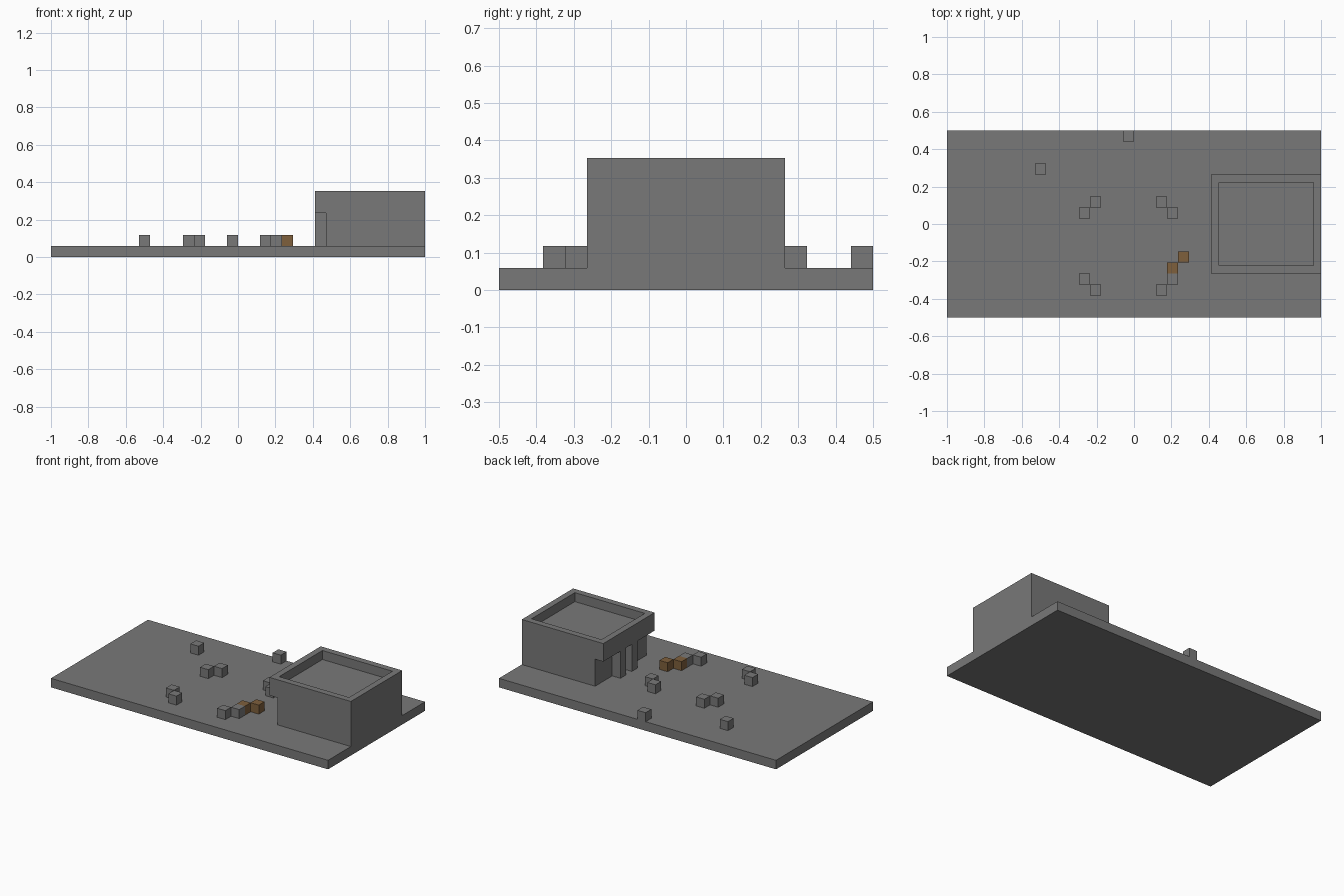
import bpy
import bmesh
from mathutils import Vector

U = 1 / 17  # block size

cube = bpy.data.objects.get("Cube")
if cube:
    bpy.data.objects.remove(cube, do_unlink=True)


def material(name, colour):
    mat = bpy.data.materials.new(name)
    mat.use_nodes = True
    mat.diffuse_color = colour
    mat.node_tree.nodes["Principled BSDF"].inputs["Base Color"].default_value = colour
    return mat


stone = material("stone_grey", (0.19, 0.19, 0.19, 1))
wood = material("wood_brown", (0.21, 0.115, 0.045, 1))


def finish(name, bm, mat):
    """Scale block units to scene units and link the object."""
    bmesh.ops.recalc_face_normals(bm, faces=bm.faces)
    bmesh.ops.scale(bm, vec=(U, U, U), verts=bm.verts)
    mesh = bpy.data.meshes.new(name)
    bm.to_mesh(mesh)
    bm.free()
    mesh.materials.append(mat)
    obj = bpy.data.objects.new(name, mesh)
    bpy.context.collection.objects.link(obj)
    return obj


def box(name, centre, size, mat):
    bm = bmesh.new()
    bmesh.ops.create_cube(bm, size=1)
    bmesh.ops.scale(bm, vec=size, verts=bm.verts)
    bmesh.ops.translate(bm, vec=centre, verts=bm.verts)
    return finish(name, bm, mat)


# Ground slab
box("ground_slab", (0, 0, 0.5), (34, 17, 1), stone)

# Building: side profile with a porch overhang, extruded across
bm = bmesh.new()
profile = [(8, 1), (17, 1), (17, 6), (7, 6), (7, 4), (8, 4)]
side = bm.faces.new([bm.verts.new((x, -4.5, z)) for x, z in profile])
ext = bmesh.ops.extrude_face_region(bm, geom=[side], use_keep_orig=True)
moved = [e for e in ext["geom"] if isinstance(e, bmesh.types.BMVert)]
bmesh.ops.translate(bm, vec=(0, 9, 0), verts=moved)
bmesh.ops.recalc_face_normals(bm, faces=bm.faces)

# Sunken roof inside a parapet
roof = max(bm.faces, key=lambda f: f.calc_center_median().z)
bmesh.ops.inset_region(bm, faces=[roof], thickness=1)
well = bmesh.ops.extrude_face_region(bm, geom=[roof])
floor = [e for e in well["geom"] if isinstance(e, bmesh.types.BMVert)]
bmesh.ops.translate(bm, vec=Vector((0, 0, -1)), verts=floor)
if roof.is_valid:
    bmesh.ops.delete(bm, geom=[roof], context="FACES_ONLY")
finish("building", bm, stone)

# Porch pillars either side of the entrance
for label, y in (("left", 1), ("right", -1)):
    box(f"porch_pillar_{label}", (7.5, y, 2.5), (1, 1, 3), stone)

# Loose blocks on the ground
stone_spots = [(-0.5, 8), (-8.5, 5), (-3.5, 2), (-4.5, 1), (2.5, 2),
               (3.5, 1), (-4.5, -5), (-3.5, -6), (2.5, -6), (3.5, -5)]
wood_spots = [(3.5, -4), (4.5, -3)]
for kind, spots, mat in (("stone", stone_spots, stone), ("wood", wood_spots, wood)):
    for i, (x, y) in enumerate(spots, 1):
        box(f"{kind}_block_{i}", (x, y, 1.5), (1, 1, 1), mat)
